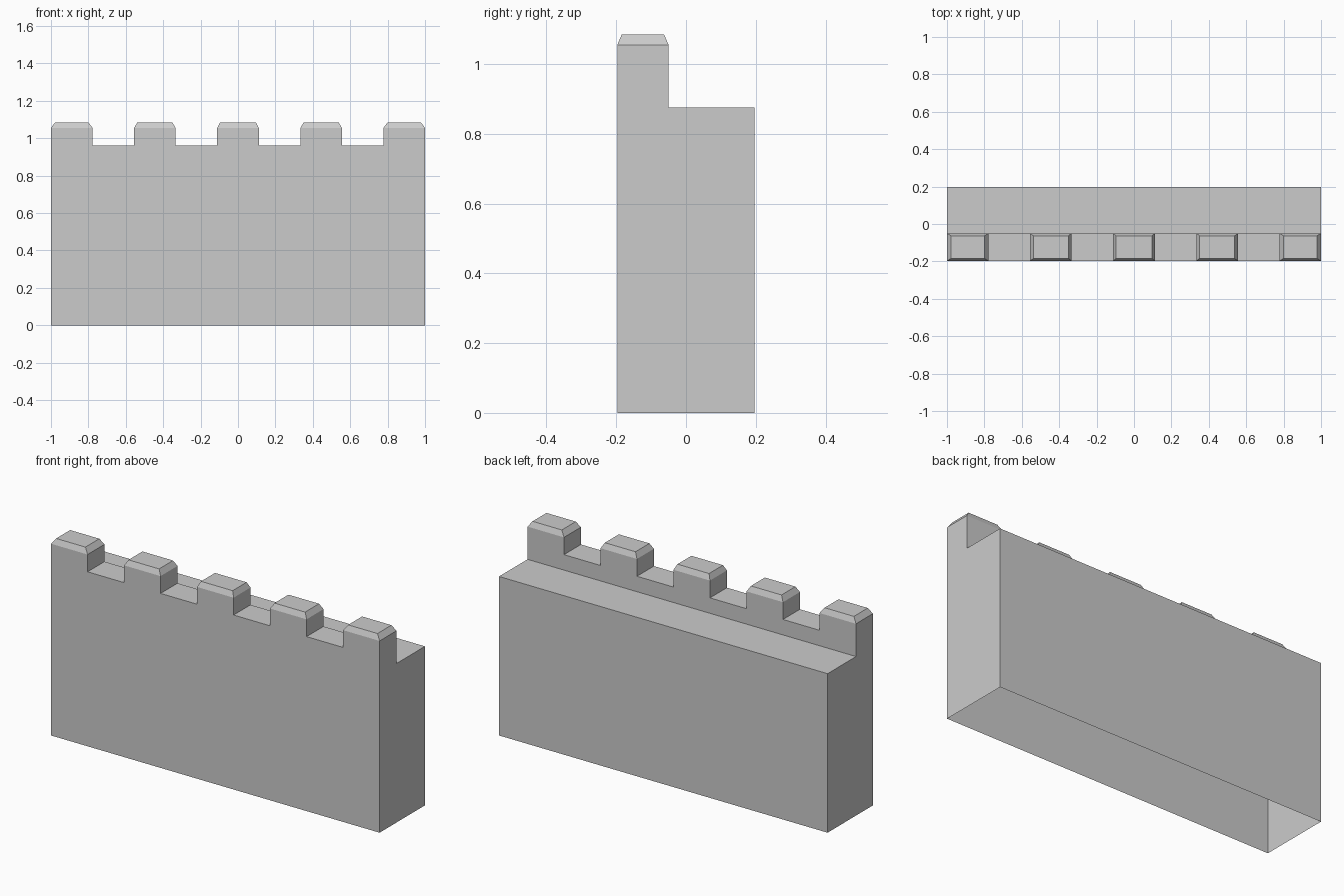
import bpy, bmesh, math

if "Cube" in bpy.data.objects:
    bpy.data.objects.remove(bpy.data.objects["Cube"])

HALF_DEPTH = 0.197      # wall runs from -y to +y
STEP_Y = -0.05          # back of the parapet
WALK_Z, GAP_Z = 0.875, 0.96
SHOULDER_Z, TOP_Z = 1.055, 1.085
SPANS = 9               # merlon, gap, merlon, ...

# stepped cross-section in (y, z), open along the ground
profile = [(-HALF_DEPTH, 0), (-HALF_DEPTH, GAP_Z), (STEP_Y, GAP_Z),
           (STEP_Y, WALK_Z), (HALF_DEPTH, WALK_Z), (HALF_DEPTH, 0)]

bm = bmesh.new()

# hollow wall shell: the section swept along x, one station per merlon edge
rings = [[bm.verts.new((-1 + 2 * i / SPANS, y, z)) for y, z in profile]
         for i in range(SPANS + 1)]
merlon_bases = []
for i, (a, b) in enumerate(zip(rings, rings[1:])):
    for k in range(len(profile) - 1):
        face = bm.faces.new((a[k], b[k], b[k + 1], a[k + 1]))
        if k == 1 and i % 2 == 0:
            merlon_bases.append(face)

# end walls
bm.faces.new(rings[0])
bm.faces.new(rings[-1][::-1])
bm.normal_update()


def extrude_up(face, z):
    new = bmesh.ops.extrude_discrete_faces(bm, faces=[face])["faces"][0]
    for v in new.verts:
        v.co.z = z
    return new


# merlons with bevelled caps
for face, inset_x in zip(merlon_bases, (0.022, 0.018, 0.015, 0.018, 0.022)):
    shoulder = extrude_up(face, SHOULDER_Z)
    cap = extrude_up(shoulder, TOP_Z)
    mid = cap.calc_center_median()
    for v in cap.verts:
        v.co.x -= math.copysign(inset_x, v.co.x - mid.x)
        v.co.y -= math.copysign(0.013, v.co.y - mid.y)

# merge the flat strips into whole faces
bmesh.ops.remove_doubles(bm, verts=bm.verts, dist=1e-5)
bmesh.ops.recalc_face_normals(bm, faces=bm.faces)
bmesh.ops.dissolve_limit(bm, angle_limit=math.radians(1),
                         verts=bm.verts, edges=bm.edges)

mesh = bpy.data.meshes.new("battlement_wall")
bm.to_mesh(mesh)
bm.free()
wall = bpy.data.objects.new("battlement_wall", mesh)
bpy.context.collection.objects.link(wall)
